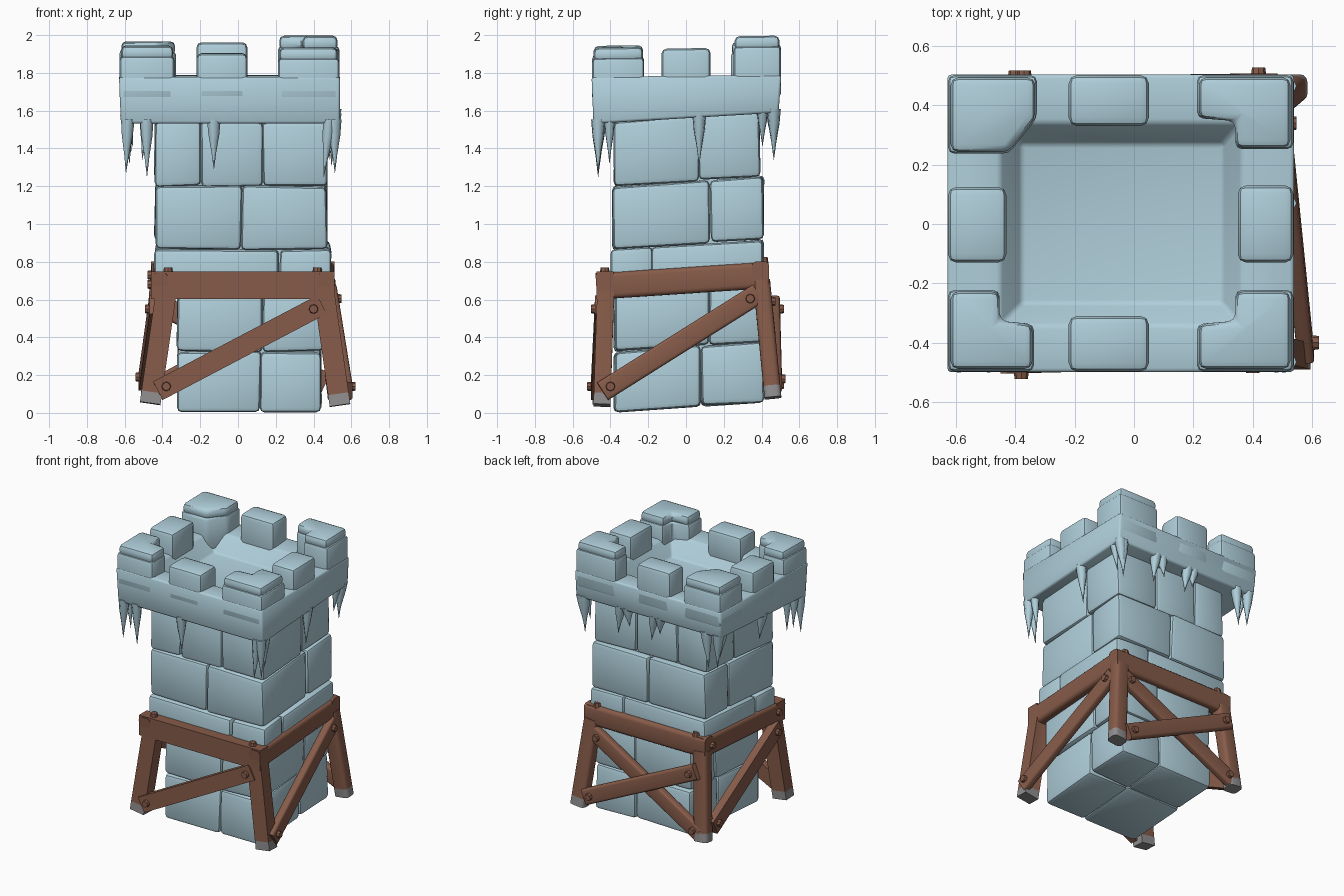
import bpy, bmesh, math, random
from mathutils import Vector, Matrix

random.seed(4)
cube = bpy.data.objects.get("Cube")
if cube:
    bpy.data.objects.remove(cube)


def material(name, rgb):
    m = bpy.data.materials.new(name)
    m.use_nodes = True
    m.diffuse_color = (*rgb, 1)
    m.node_tree.nodes["Principled BSDF"].inputs["Base Color"].default_value = (*rgb, 1)
    return m


STONE = material("icy blue stone", (0.43, 0.62, 0.70))
WOOD = material("brown wood", (0.24, 0.105, 0.067))
METAL = material("grey post foot", (0.28, 0.27, 0.27))


def finish(name, bm, mat, angle=40):
    bmesh.ops.recalc_face_normals(bm, faces=bm.faces[:])
    me = bpy.data.meshes.new(name)
    bm.to_mesh(me)
    bm.free()
    me.materials.append(mat)
    me.shade_smooth()
    me.set_sharp_from_angle(angle=math.radians(angle))
    ob = bpy.data.objects.new(name, me)
    bpy.context.collection.objects.link(ob)
    return ob


def bevel(bm, edges, width, segments=2):
    bmesh.ops.bevel(bm, geom=edges, offset=width, segments=segments,
                    profile=0.5, affect='EDGES', clamp_overlap=True)


def prism(name, pts, z0, z1, width, slope=0.07, jitter=0.0):
    """Rounded upright block on a polygon footprint, sloping along y."""
    bm = bmesh.new()
    rings = [[bm.verts.new((x, y, z + slope * y)) for x, y in pts] for z in (z0, z1)]
    bm.faces.new(rings[0])
    bm.faces.new(rings[1])
    n = len(pts)
    for i in range(n):
        j = (i + 1) % n
        bm.faces.new((rings[0][i], rings[0][j], rings[1][j], rings[1][i]))
    for v in bm.verts:
        v.co += Vector([random.uniform(-jitter, jitter) for _ in range(3)])
    bmesh.ops.recalc_face_normals(bm, faces=bm.faces[:])
    if width:
        bevel(bm, bm.edges[:], width)
    return finish(name, bm, STONE)


def rect(x0, x1, y0, y1):
    return [(x0, y0), (x1, y0), (x1, y1), (x0, y1)]


# Stone courses: x splits, y splits, bottom, top
courses = [
    ((-0.32, 0.12, 0.44), (-0.38, 0.08, 0.41), 0.03, 0.35),
    ((-0.32, 0.13, 0.45), (-0.38, 0.12, 0.4), 0.35, 0.66),
    ((-0.44, 0.22, 0.49), (-0.4, -0.18, 0.41), 0.64, 0.89),
    ((-0.44, 0.02, 0.47), (-0.39, 0.13, 0.41), 0.89, 1.225),
    ((-0.44, -0.2, 0.13, 0.47), (-0.38, 0.07, 0.39), 1.225, 1.57),
]
for c, (xs, ys, z0, z1) in enumerate(courses, 1):
    for i in range(len(xs) - 1):
        for j in range(len(ys) - 1):
            prism(f"course_{c}_stone", rect(xs[i], xs[i + 1], ys[j], ys[j + 1]),
                  z0, z1, 0.026, jitter=0.006)
prism("tower_core", rect(-0.28, 0.4, -0.34, 0.36), 0.07, 1.6, 0)

# Parapet: one hollow tub built from stacked rectangular loops
bm = bmesh.new()
loops = [
    (rect(-0.62, 0.54, -0.49, 0.49), 1.56, 0.06),
    (rect(-0.63, 0.54, -0.5, 0.505), 1.785, 0.01),
    (rect(-0.45, 0.36, -0.34, 0.34), 1.775, 0.01),
    (rect(-0.38, 0.3, -0.27, 0.27), 1.65, 0.02),
]
rings = [[bm.verts.new((x, y, z + s * y)) for x, y in pts] for pts, z, s in loops]
for a, b in zip(rings, rings[1:]):
    for i in range(4):
        j = (i + 1) % 4
        bm.faces.new((a[i], a[j], b[j], b[i]))
bm.faces.new(rings[0])
bm.faces.new(rings[-1])
bmesh.ops.recalc_face_normals(bm, faces=bm.faces[:])
bevel(bm, bm.edges[:], 0.014)
finish("parapet_wall", bm, STONE, 50)

# Middle merlons
for side, x0, x1, y0, y1, top in (
        ("front", -0.22, 0.05, -0.497, -0.31, 1.91),
        ("back", -0.22, 0.05, 0.33, 0.502, 1.955),
        ("left", 0.35, 0.537, -0.13, 0.13, 1.93),
        ("right", -0.627, -0.43, -0.13, 0.125, 1.93)):
    prism(f"{side}_merlon", rect(x0, x1, y0, y1), 1.66, top, 0.028, 0.015)

# Corner merlons, each with a rounded cap
L_SHAPE = [(0, 0), (1, 0), (1, .58), (.6, .62), (.6, 1), (0, 1)]
SOLID = [(0, 0), (1, 0), (1, .55), (.68, 1), (0, 1)]
for name, cx, cy, w, d, top, shape in (
        ("front_right", -0.627, -0.497, 0.29, 0.275, 1.95, L_SHAPE),
        ("front_left", 0.537, -0.497, -0.325, 0.275, 1.94, L_SHAPE),
        ("back_left", 0.537, 0.502, -0.325, -0.25, 1.99, L_SHAPE),
        ("back_right", -0.627, 0.502, 0.3, -0.265, 1.96, SOLID)):
    base = [(cx + w * u, cy + d * v) for u, v in shape]
    cap = [(cx + w * (0.03 + 0.95 * u), cy + d * (0.03 + 0.95 * v)) for u, v in shape]
    prism(f"{name}_corner_merlon", base, 1.66, top - 0.055, 0.022, 0.015)
    prism(f"{name}_merlon_cap", cap, top - 0.075, top, 0.026, 0.015)


# Icicles
def icicle(x, y, tip, radius=0.038):
    bm = bmesh.new()
    top = 1.58 + 0.06 * y
    levels = ((top, 1), (top * 0.7 + tip * 0.3, 0.8), (top * 0.35 + tip * 0.65, 0.36), (tip, 0.02))
    previous = None
    lean = random.uniform(-0.012, 0.012)
    for k, (z, r) in enumerate(levels):
        ring = [bm.verts.new((x + lean * k + radius * r * math.cos(a),
                              y + radius * r * math.sin(a), z))
                for a in (math.tau * i / 7 for i in range(7))]
        if previous:
            for i in range(7):
                j = (i + 1) % 7
                bm.faces.new((previous[i], previous[j], ring[j], ring[i]))
        else:
            bm.faces.new(ring)
        previous = ring
    bm.faces.new(previous)
    finish("icicle", bm, STONE, 60)


for x, sx in ((-0.585, 1), (0.51, -1)):
    for y, sy in ((-0.465, 1), (0.465, -1)):
        low = 1.25 if sy > 0 else 1.34
        along = 0.1 if sx > 0 else 0.025
        icicle(x, y, low + 0.02)
        icicle(x + sx * along, y, low)
        icicle(x, y + sy * 0.06, low + 0.07, 0.03)
for x, y, tip in ((-0.13, -0.46, 1.29), (0.51, 0.07, 1.31), (-0.59, -0.03, 1.38),
                  (0.2, 0.46, 1.4), (0.15, 0.46, 1.47), (-0.07, 0.46, 1.42), (-0.12, 0.46, 1.48)):
    icicle(x, y, tip)


# Timber scaffold
def timber(name, p0, p1, outward, width=0.11, depth=0.1, extend=0.0, mat=WOOD):
    p0, p1 = Vector(p0), Vector(p1)
    axis = (p1 - p0).normalized()
    p0, p1 = p0 - axis * extend, p1 + axis * extend
    out = Vector(outward)
    out = (out - axis * out.dot(axis)).normalized()
    side = out.cross(axis)
    bm = bmesh.new()
    bmesh.ops.create_cube(bm, size=1)
    long_edges = [e for e in bm.edges if abs(e.verts[0].co.z - e.verts[1].co.z) > 0.5]
    frame = Matrix((side, out, axis)).transposed()
    for v in bm.verts:
        v.co = (p0 + p1) / 2 + frame @ Vector((v.co.x * width, v.co.y * depth,
                                               v.co.z * (p1 - p0).length))
    bevel(bm, long_edges, min(width, depth) * 0.28, 3)
    finish(name, bm, mat)


def bolt(pos, outward, reach=0.0):
    out = Vector(outward).normalized()
    bm = bmesh.new()
    bmesh.ops.create_cone(bm, cap_ends=True, segments=8, radius1=0.028, radius2=0.022, depth=0.04,
                          matrix=Matrix.Translation(Vector(pos) + out * reach)
                          @ out.to_track_quat('Z', 'Y').to_matrix().to_4x4())
    finish("bolt", bm, WOOD, 30)


FRONT, BACK, LEFT, RIGHT, UP = (0, -1, 0), (0, 1, 0), (1, 0, 0), (-1, 0, 0), (0, 0, 1)

# Splayed posts with grey feet
for name, foot, head, facing in (
        ("front_right_post", (-0.465, -0.45, 0.05), (-0.38, -0.425, 0.64), FRONT),
        ("front_left_post", (0.54, -0.445, 0.04), (0.455, -0.425, 0.64), FRONT),
        ("back_left_post", (0.53, 0.46, 0.08), (0.46, 0.4, 0.7), BACK),
        ("back_right_post", (-0.46, 0.46, 0.08), (-0.41, 0.4, 0.7), BACK)):
    foot, head = Vector(foot), Vector(head)
    ankle = foot.lerp(head, 0.1)
    timber(name, ankle, head, facing, 0.11, 0.09)
    timber(name + "_foot", foot, ankle, facing, 0.11, 0.09, mat=METAL)

# Ring beams
timber("front_beam", (-0.46, -0.43, 0.675), (0.51, -0.43, 0.675), FRONT, 0.145, 0.09)
timber("back_beam", (-0.46, 0.395, 0.73), (0.51, 0.395, 0.73), BACK, 0.145, 0.09)
timber("left_beam", (0.465, -0.475, 0.67), (0.465, 0.435, 0.73), LEFT, 0.14, 0.09)
timber("right_beam", (-0.415, -0.475, 0.67), (-0.415, 0.435, 0.73), RIGHT, 0.14, 0.09)
for x in (-0.37, 0.42):
    for y, z in ((-0.43, 0.75), (0.41, 0.805)):
        bolt((x, y, z), UP)
for y, z in ((-0.4, 0.68), (0.36, 0.73)):
    bolt((-0.46, y, z), RIGHT)

# Diagonal braces, bolted at both ends
for name, low, high, out in (
        ("front_brace", (-0.38, -0.475, 0.14), (0.4, -0.455, 0.55), FRONT),
        ("left_brace", (0.575, -0.4, 0.14), (0.5, 0.34, 0.605), LEFT),
        ("right_brace", (-0.495, 0.37, 0.19), (-0.445, -0.37, 0.55), RIGHT),
        ("back_inner_brace", (-0.4, 0.47, 0.15), (0.4, 0.425, 0.59), BACK),
        ("back_outer_brace", (0.42, 0.48, 0.18), (-0.37, 0.47, 0.55), BACK)):
    timber(name, low, high, out, 0.11, 0.055, 0.05)
    bolt(low, out, 0.028)
    bolt(high, out, 0.028)
